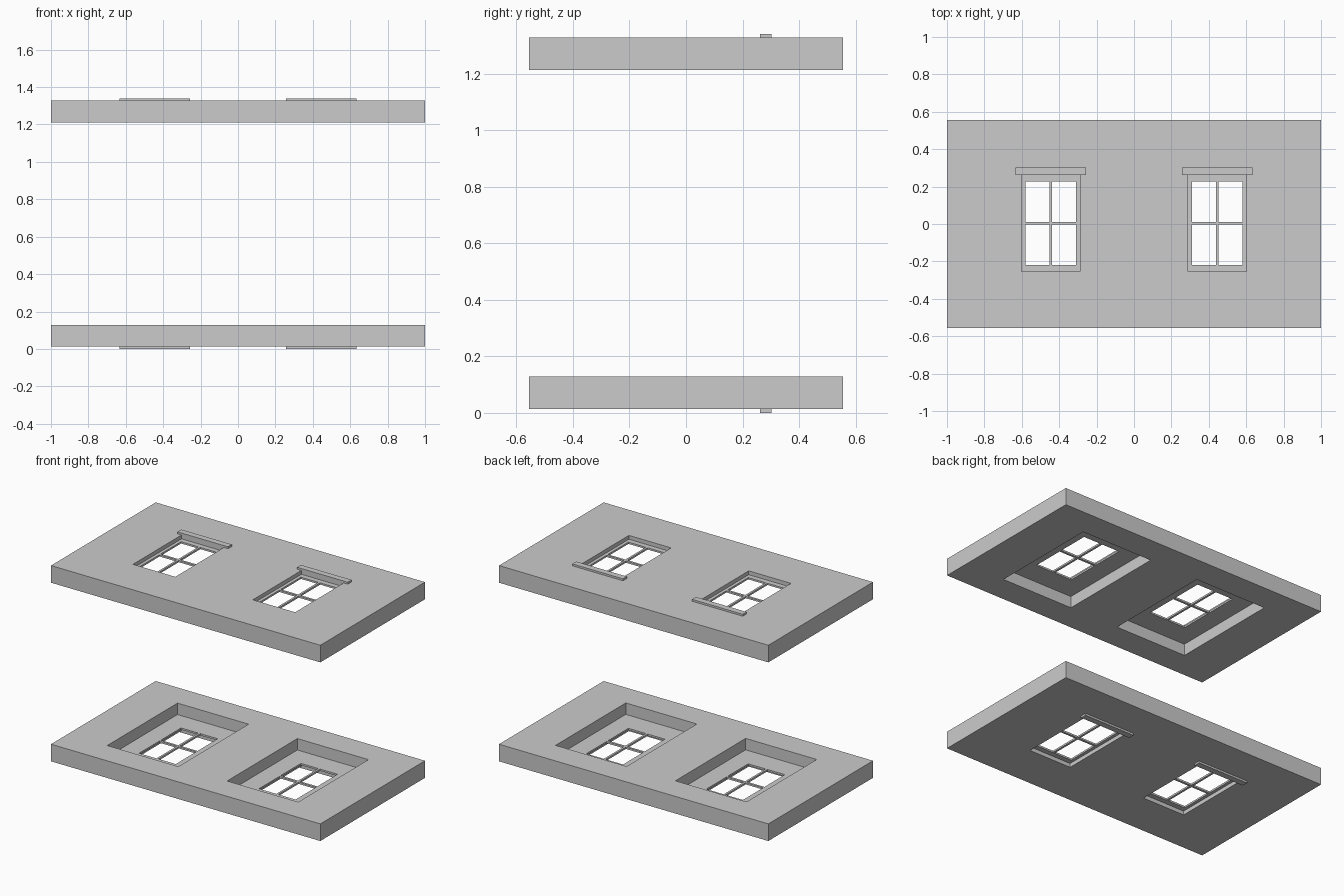
import bpy

if "Cube" in bpy.data.objects:
    bpy.data.objects.remove(bpy.data.objects["Cube"])

WIN_X = 0.445            # window centre offset from the middle
HEIGHT = 1.34            # overall height
SILL, WALL = 0.013, 0.115
INNER, OUTER = 0.077, 0.026   # depths of room-side and street-side recesses


def box(name, x, y, z):
    """Axis-aligned box from (min, max) pairs."""
    bpy.ops.mesh.primitive_cube_add(size=1, location=[(a + b) / 2 for a, b in (x, y, z)])
    ob = bpy.context.object
    ob.name = name
    ob.scale = [abs(b - a) for a, b in (x, y, z)]
    bpy.ops.object.transform_apply(location=True, rotation=False, scale=True)
    return ob


def cut(target, x, y, z):
    """Subtract a box from the target."""
    cutter = box("cutter", x, y, z)
    cutter.hide_render = True
    mod = target.modifiers.new("cut", 'BOOLEAN')
    mod.operation = 'DIFFERENCE'
    mod.solver = 'EXACT'
    mod.object = cutter
    bpy.context.view_layer.objects.active = target
    bpy.ops.object.modifier_apply(modifier=mod.name)
    bpy.data.objects.remove(cutter, do_unlink=True)


def build_wall(label, level):
    """Wall panel; level() maps distance from the street-side sill face to z."""
    def span(a, b):
        return tuple(sorted((level(a), level(b))))

    face, back = SILL, SILL + WALL
    wall = box(label + "_wall", (-1, 1), (-0.555, 0.555), span(face, back))
    for side, cx in (("left", -WIN_X), ("right", WIN_X)):
        # wide room-side recess and shallow street-side recess
        cut(wall, (cx - 0.264, cx + 0.264), (-0.374, 0.371), span(back - INNER, back + 0.05))
        cut(wall, (cx - 0.157, cx + 0.157), (-0.254, 0.261), span(face - 0.05, face + OUTER))
        # four panes, leaving the frame and glazing bars
        for x in ((cx - 0.136, cx - 0.007), (cx + 0.007, cx + 0.136)):
            for y in ((-0.219, -0.003), (0.012, 0.226)):
                cut(wall, x, y, span(face - 0.05, back + 0.05))
        # projecting sill
        box(f"{label}_{side}_sill", (cx - 0.188, cx + 0.188), (0.261, 0.302), span(0, face + 0.001))


# lower wall faces down, upper wall is its mirror image
build_wall("lower", lambda d: d)
build_wall("upper", lambda d: HEIGHT - d)
